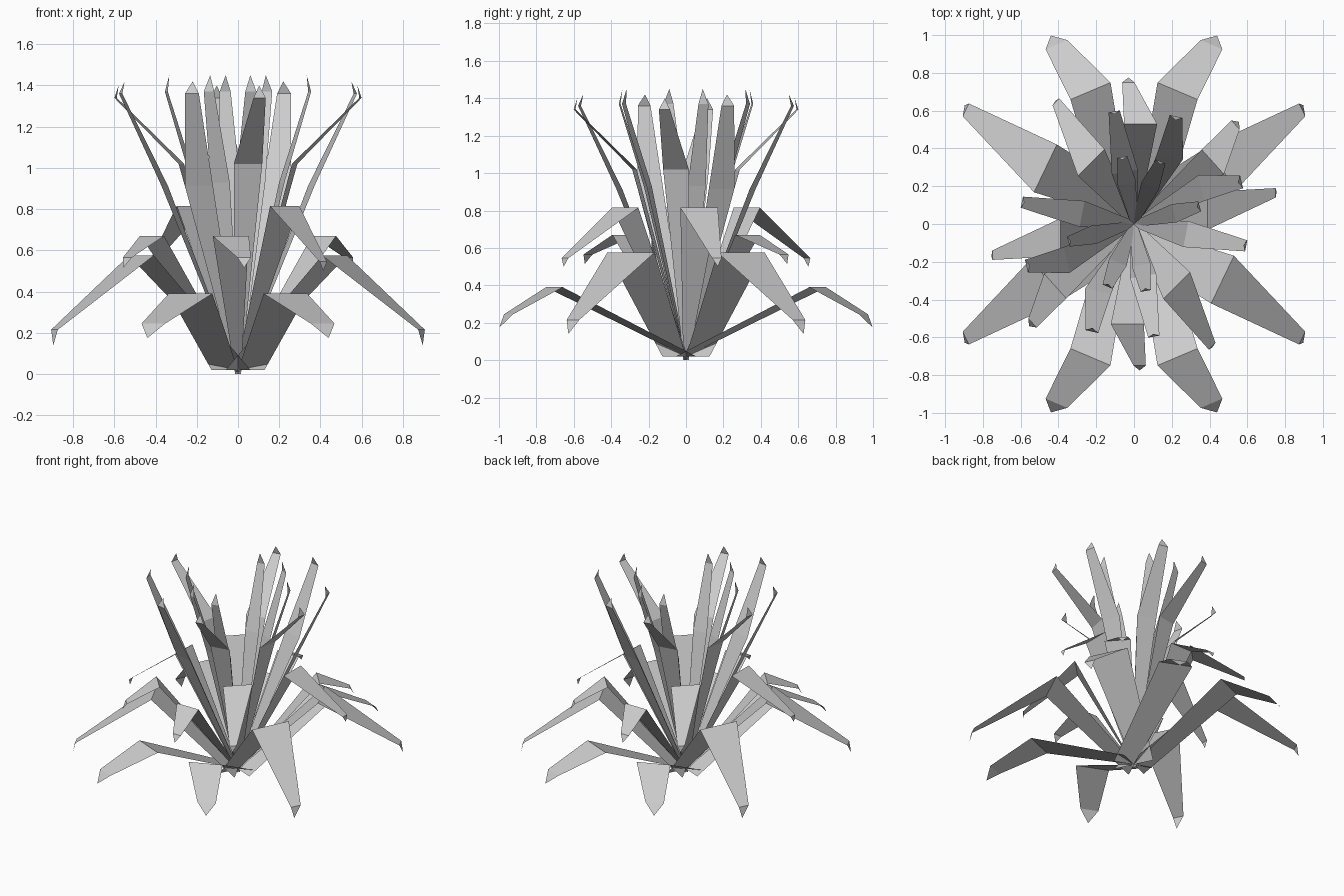
import bpy, bmesh, math
from mathutils import Vector

if "Cube" in bpy.data.objects:
    bpy.data.objects.remove(bpy.data.objects["Cube"])


def leaf(name, heading, rows, tip, flip=1, mirror=(1, 1)):
    """Flat folded leaf. rows: (along, side, z, width); tip: (along, side, z)."""
    h = math.radians(heading)
    along = Vector((math.cos(h), math.sin(h), 0))
    side = Vector((-math.sin(h), math.cos(h), 0)) * flip

    def pt(a, s, z):
        p = along * a + side * s
        return Vector((p.x * mirror[0], p.y * mirror[1], z))

    bm = bmesh.new()
    prev = None
    for a, s, z, w in rows:
        cur = [bm.verts.new(pt(a, s - w / 2, z)), bm.verts.new(pt(a, s + w / 2, z))]
        if prev:
            bm.faces.new((prev[0], cur[0], cur[1], prev[1]))
        prev = cur
    bm.faces.new((prev[0], bm.verts.new(pt(*tip)), prev[1]))
    # upper side faces up
    for f in bm.faces:
        f.normal_update()
        if f.normal.z < 0:
            f.normal_flip()
    me = bpy.data.meshes.new(name)
    bm.to_mesh(me)
    bm.free()
    bpy.context.collection.objects.link(bpy.data.objects.new(name, me))


# Broad bottom leaves, mirrored into the four quadrants
for m in ((1, 1), (-1, 1), (1, -1), (-1, -1)):
    leaf("ground_leaf", 67, [(0, -.07, .02, .14), (.738, .063, .39, .23),
         (1.034, -.007, .245, .125)], (1.09, -.015, .175), mirror=m)
    leaf("low_leaf", 25.6, [(0, .07, .02, .14), (.55, .063, .575, .28),
         (1.064, .16, .215, .075)], (1.08, .18, .14), mirror=m)

# Drooping middle and upright upper leaves, in opposite pairs
for turn in (0, 180):
    mid_a = [(.0, 0, .01, .03), (.53, -.035, .67, .175), (.75, .03, .565, .065)]
    for h in (90, 42):
        leaf("middle_leaf", h + turn, mid_a, (.775, .03, .515))

    mid_b = [(.0, 0, .01, .03), (.39, .07, .815, .2), (.75, .165, .545, .05)]
    for h, flip in ((0, 1), (-45, -1)):
        leaf("high_middle_leaf", h + turn, mid_b, (.755, .17, .5), flip)

    up_c = [(.0, 0, .01, .03), (.39, .105, .915, .14), (.605, .09, .1 + 1.26, .07)]
    for h, flip in ((77, -1), (13, 1)):
        leaf("upper_leaf", h + turn, up_c, (.585, .09, 1.42), flip)

    up_d = [(.0, 0, .01, .03), (.28, 0, 1.02, .14), (.605, 0, 1.34, .06)]
    for h in (100, -11):
        leaf("upper_wide_leaf", h + turn, up_d, (.59, 0, 1.4))

    # Innermost nearly vertical leaves
    up_e = [(.0, 0, 0, .03), (.22, 0, .93, .1), (.36, 0, 1.37, .055)]
    for h in (15, 67, 100):
        leaf("inner_leaf", h + turn, up_e, (.345, 0, 1.45))
